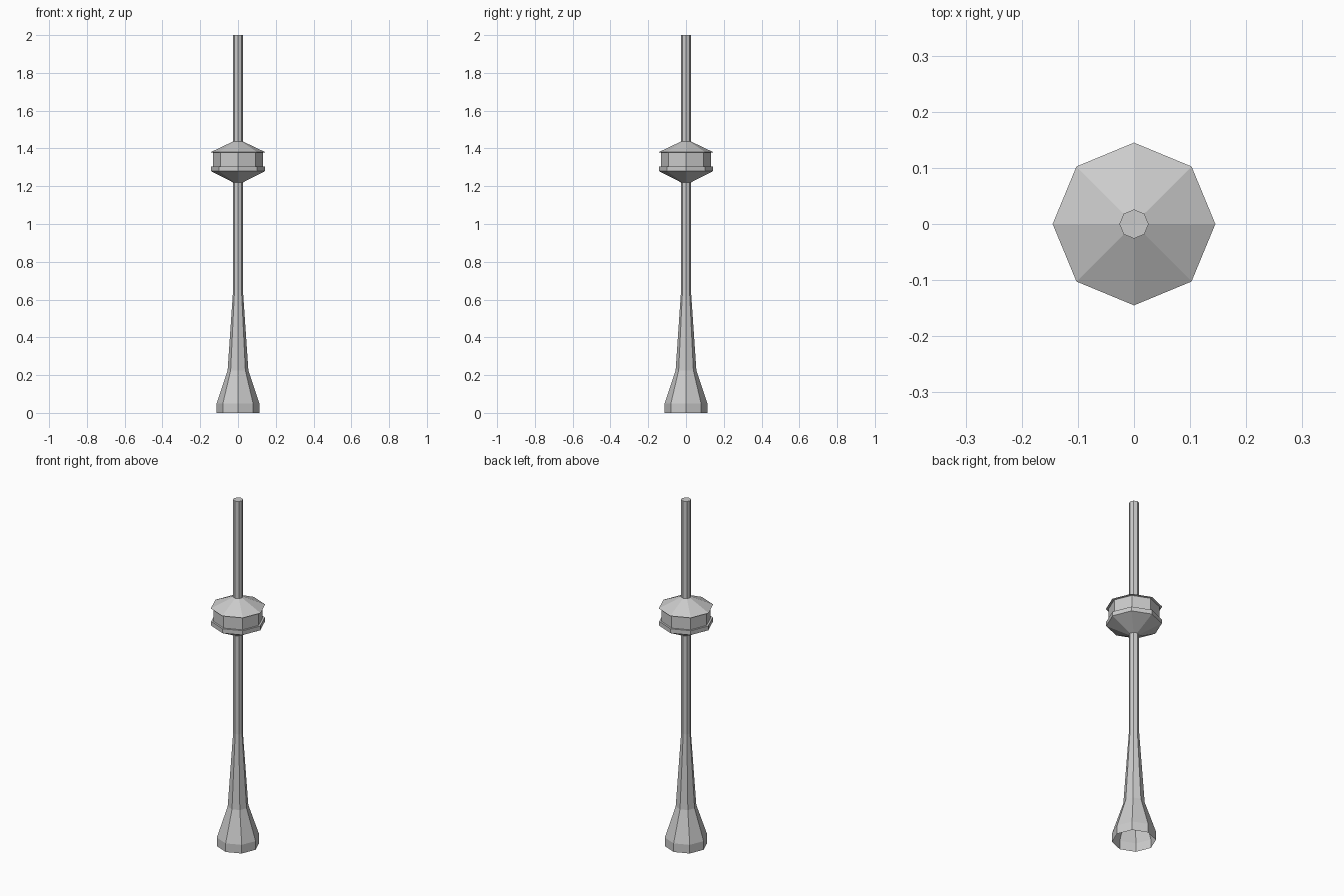
import bpy, bmesh, math

if "Cube" in bpy.data.objects:
    bpy.data.objects.remove(bpy.data.objects["Cube"])

SIDES = 8


def lathe(name, profile, cap_top=False):
    """Revolve (radius, z) points into a flat-faced octagonal shell."""
    bm = bmesh.new()
    rings = []
    for r, z in profile:
        angles = [2 * math.pi * i / SIDES for i in range(SIDES)]
        rings.append([bm.verts.new((r * math.cos(a), r * math.sin(a), z)) for a in angles])
    for low, high in zip(rings, rings[1:]):
        for i in range(SIDES):
            j = (i + 1) % SIDES
            bm.faces.new((low[i], low[j], high[j], high[i]))
    if cap_top:
        bm.faces.new(rings[-1])
    mesh = bpy.data.meshes.new(name)
    bm.to_mesh(mesh)
    bm.free()
    obj = bpy.data.objects.new(name, mesh)
    bpy.context.collection.objects.link(obj)
    return obj


# Flared shaft, open underneath
lathe("shaft", [(0.113, 0), (0.113, 0.05), (0.055, 0.225), (0.026, 0.65), (0.026, 1.22)])

# Observation pod: sloped underside, rim band, recessed wall, overhanging roof
lathe("observation_pod", [(0.026, 1.22), (0.143, 1.28), (0.143, 1.305), (0.132, 1.305),
                          (0.132, 1.378), (0.145, 1.38), (0.026, 1.437)])

# Antenna mast with a closed top
lathe("mast", [(0.026, 1.437), (0.026, 2.0)], cap_top=True)
